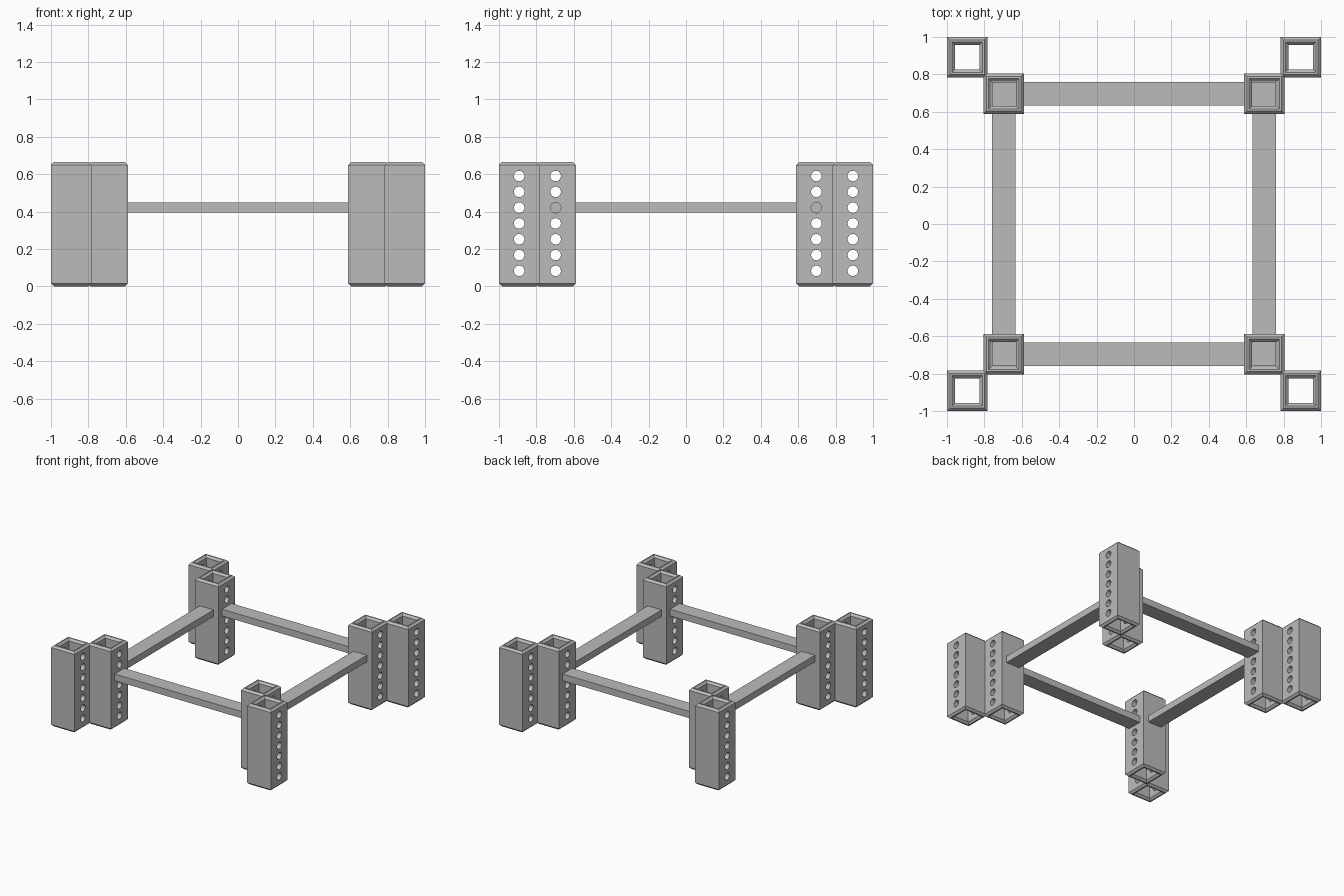
import bpy, bmesh
from mathutils import Matrix

cube = bpy.data.objects.get("Cube")
if cube:
    bpy.data.objects.remove(cube, do_unlink=True)

HEIGHT, HALF, BORE, BEVEL = 0.665, 0.108, 0.066, 0.016
OUTER, INNER = 0.892, 0.697          # tube centre distances
BAR_Z, BAR_W, BAR_H = 0.422, 0.125, 0.055

grey = bpy.data.materials.new("plain grey")
grey.use_nodes = True
color = (0.5, 0.5, 0.5, 1)
grey.diffuse_color = color
grey.node_tree.nodes["Principled BSDF"].inputs["Base Color"].default_value = color


def add_object(name, bm):
    bmesh.ops.recalc_face_normals(bm, faces=bm.faces)
    mesh = bpy.data.meshes.new(name)
    bm.to_mesh(mesh)
    bm.free()
    mesh.materials.append(grey)
    ob = bpy.data.objects.new(name, mesh)
    bpy.context.collection.objects.link(ob)
    return ob


def make_tube():
    # closed wall profile (half width, height) swept round a square
    profile = [(HALF, BEVEL), (HALF, HEIGHT - BEVEL), (HALF - BEVEL, HEIGHT),
               (BORE + BEVEL, HEIGHT), (BORE, HEIGHT - BEVEL),
               (BORE, BEVEL), (BORE + BEVEL, 0), (HALF - BEVEL, 0)]
    bm = bmesh.new()
    corners = ((1, 1), (-1, 1), (-1, -1), (1, -1))
    rings = [[bm.verts.new((r * x, r * y, z)) for x, y in corners] for r, z in profile]
    for i, ring in enumerate(rings):
        below = rings[i - 1]
        for j in range(4):
            bm.faces.new((below[j - 1], below[j], ring[j], ring[j - 1]))
    return add_object("corner_tube", bm)


def make_hole_cutter():
    # seven pin holes running left to right
    bm = bmesh.new()
    for i in range(7):
        place = Matrix.Translation((0, 0, 0.083 + i * 0.0845)) @ Matrix.Rotation(1.5707963, 4, 'Y')
        bmesh.ops.create_cone(bm, cap_ends=True, segments=32, radius1=0.028,
                              radius2=0.028, depth=0.4, matrix=place)
    return add_object("hole_cutter", bm)


# Drill one tube, then reuse its mesh
tube, cutter = make_tube(), make_hole_cutter()
cutter.hide_render = True
drill = tube.modifiers.new("drill", 'BOOLEAN')
drill.operation = 'DIFFERENCE'
drill.solver = 'EXACT'
drill.object = cutter
graph = bpy.context.evaluated_depsgraph_get()
drilled = bpy.data.meshes.new_from_object(tube.evaluated_get(graph))
drilled.name = "drilled_tube"
for ob in (tube, cutter):
    bpy.data.objects.remove(ob, do_unlink=True)

# Pairs of tubes at the four corners
for side, sx in (("left", 1), ("right", -1)):
    for end, sy in (("front", -1), ("back", 1)):
        for kind, d in (("outer", OUTER), ("inner", INNER)):
            ob = bpy.data.objects.new(f"{kind}_tube_{end}_{side}", drilled)
            ob.location = (sx * d, sy * d, 0)
            bpy.context.collection.objects.link(ob)


def make_bar(name, size, location):
    bm = bmesh.new()
    bmesh.ops.create_cube(bm, size=1)
    bmesh.ops.scale(bm, vec=size, verts=bm.verts)
    add_object(name, bm).location = location


# Flat bars joining the inner tubes
reach = INNER + BAR_W / 2
gap = INNER - BAR_W / 2
for name, s in (("front", -1), ("back", 1)):
    make_bar(f"{name}_bar", (2 * reach, BAR_W, BAR_H), (0, s * INNER, BAR_Z))
for name, s in (("left", 1), ("right", -1)):
    make_bar(f"{name}_bar", (BAR_W, 2 * gap, BAR_H), (s * INNER, 0, BAR_Z))
